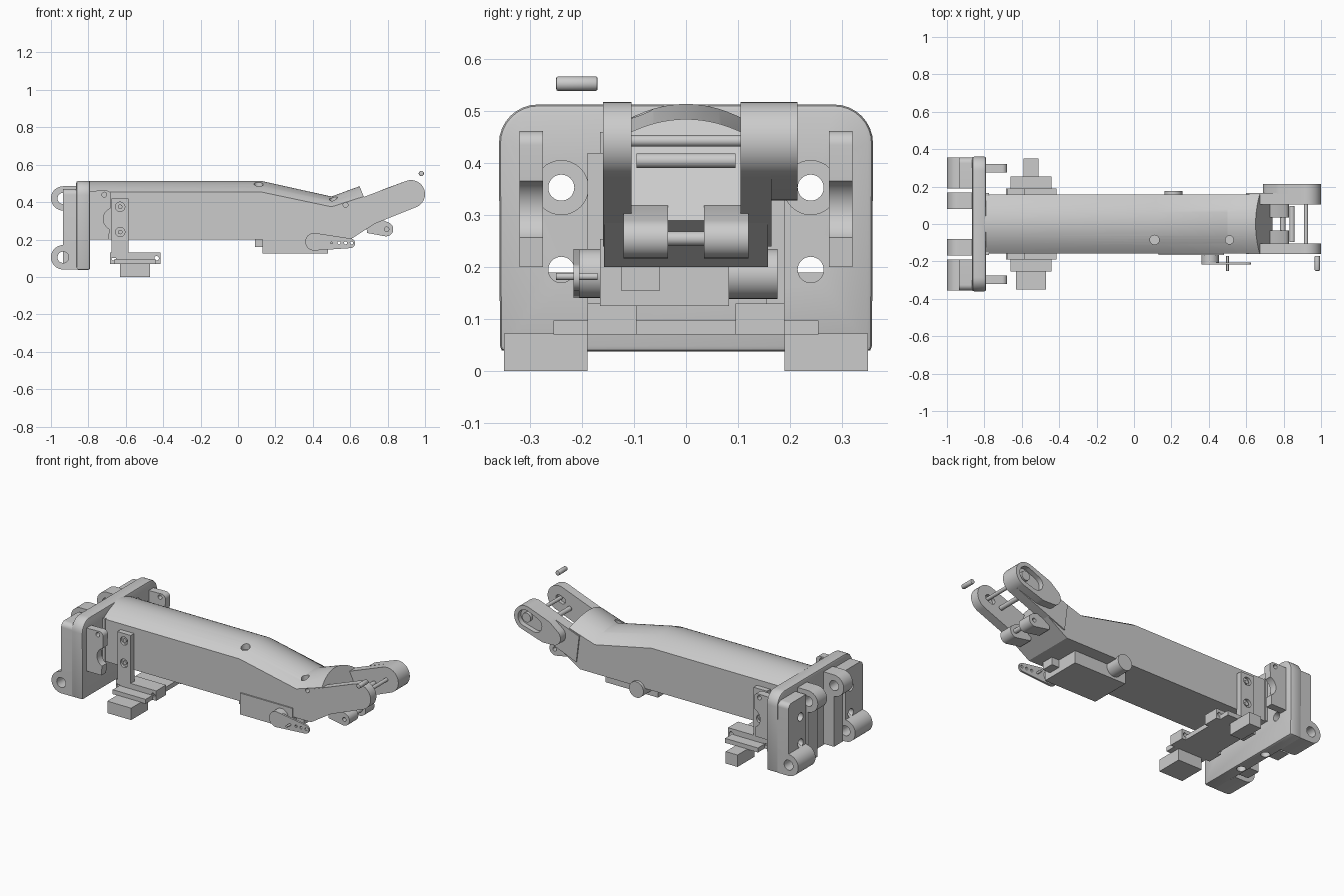
import bpy, bmesh, math
from mathutils import Vector
from mathutils.geometry import convex_hull_2d

cube = bpy.data.objects.get("Cube")
if cube:
    bpy.data.objects.remove(cube, do_unlink=True)

grey = bpy.data.materials.new("plain grey")
grey.use_nodes = True
colour = (0.6, 0.6, 0.6, 1)
grey.diffuse_color = colour
grey.node_tree.nodes["Principled BSDF"].inputs["Base Color"].default_value = colour
parts = []


def finish(name, bm):
    bmesh.ops.recalc_face_normals(bm, faces=bm.faces)
    mesh = bpy.data.meshes.new(name)
    bm.to_mesh(mesh)
    bm.free()
    obj = bpy.data.objects.new(name, mesh)
    bpy.context.collection.objects.link(obj)
    mesh.materials.append(grey)
    parts.append(obj)
    return obj


def prism(name, outline, axis, a, b):
    """Extrude a flat outline along an axis from a to b."""
    place = {"x": lambda u, v, t: (t, u, v),
             "y": lambda u, v, t: (u, t, v),
             "z": lambda u, v, t: (u, v, t)}[axis]
    bm = bmesh.new()
    face = bm.faces.new([bm.verts.new(place(u, v, a)) for u, v in outline])
    ext = bmesh.ops.extrude_face_region(bm, geom=[face])
    move = Vector(place(0, 0, b - a))
    bmesh.ops.translate(bm, vec=move, verts=[g for g in ext["geom"] if isinstance(g, bmesh.types.BMVert)])
    return finish(name, bm)


def hull(*circles):
    """Convex outline around circles given as (u, v, radius)."""
    pts = []
    for u, v, r in circles:
        n = 32 if r else 1
        pts += [Vector((u + r * math.cos(math.tau * i / n), v + r * math.sin(math.tau * i / n))) for i in range(n)]
    return [pts[i] for i in convex_hull_2d(pts)]


def rod(name, axis, u, v, r, a, b):
    return prism(name, hull((u, v, r)), axis, a, b)


def box(name, x0, x1, y0, y1, z0, z1):
    return prism(name, [(x0, y0), (x1, y0), (x1, y1), (x0, y1)], "z", z0, z1)


def apply(obj, mod):
    bpy.context.view_layer.objects.active = obj
    bpy.ops.object.modifier_apply(modifier=mod.name)


def cut(objs, cutters):
    for cutter in cutters:
        cutter.hide_render = True
        for obj in objs:
            mod = obj.modifiers.new("cut", "BOOLEAN")
            mod.operation = "DIFFERENCE"
            mod.solver = "EXACT"
            mod.object = cutter
            apply(obj, mod)
    for cutter in cutters:
        parts.remove(cutter)
        bpy.data.objects.remove(cutter, do_unlink=True)


def bevel(obj, width):
    mod = obj.modifiers.new("bevel", "BEVEL")
    mod.width = width
    mod.segments = 2
    mod.angle_limit = math.radians(50)
    apply(obj, mod)


# Mounting plate with rounded top corners
plate = prism("mounting_plate", hull((-0.285, 0.438, 0.075), (0.285, 0.438, 0.075),
              (-0.358, 0.038, 0), (0.358, 0.038, 0)), "x", -0.865, -0.79)
bevel(plate, 0.01)

# Hinge webs and lugs behind the plate, side walls and bracket legs
for s, side in ((-1, "right"), (1, "left")):
    web = prism(side + "_hinge_web", [(s * y, z) for y, z in hull(
        (0.19, 0.06, 0), (0.355, 0.06, 0), (0.19, 0.47, 0), (0.30, 0.47, 0), (0.325, 0.44, 0.03))],
        "x", -0.935, -0.86)
    low = prism(side + "_lower_lug", hull((-0.935, 0.105, 0.065), (-0.86, 0.04, 0), (-0.86, 0.19, 0)),
                "y", s * 0.19, s * 0.355)
    up = prism(side + "_upper_lug", hull((-0.935, 0.42, 0.065), (-0.86, 0.485, 0), (-0.86, 0.34, 0)),
               "y", s * 0.08, s * 0.168)
    inner = box(side + "_inner_web", -0.935, -0.86, min(s * 0.08, s * 0.168), max(s * 0.08, s * 0.168), 0.05, 0.45)
    cut([low, web], [rod("cutter", "y", -0.935, 0.105, 0.03, s * 0.1, s * 0.4)])
    cut([up, inner], [rod("cutter", "y", -0.935, 0.42, 0.03, 0, s * 0.3)])
    for z in (0.195, 0.353):
        cut([plate, web], [rod("cutter", "x", s * 0.24, z, 0.025, -1.1, -0.7)])
    cut([plate], [rod("cutter", "x", s * 0.24, 0.353, 0.052, -0.81, -0.7),
                  rod("cutter", "z", -0.83, s * 0.1, 0.025, 0, 0.08)])

    wall = prism(side + "_side_wall", hull((-0.79, 0.2, 0), (-0.69, 0.2, 0), (-0.79, 0.46, 0), (-0.705, 0.435, 0.027)),
                 "y", s * 0.275, s * 0.32)
    cut([wall], [rod("cutter", "y", -0.715, 0.44, 0.013, s * 0.2, s * 0.4),
                 rod("cutter", "y", -0.66, 0.31, 0.06, s * 0.2, s * 0.4)])

    leg = prism(side + "_bracket_leg", hull((-0.675, 0.42, 0), (-0.585, 0.42, 0), (-0.675, 0.1, 0), (-0.585, 0.1, 0)),
                "y", s * 0.155, s * 0.19)
    cut([leg], [rod("cutter", "y", -0.63, z, 0.025, s * 0.175, s * 0.3) for z in (0.24, 0.375)])
    for z in (0.24, 0.375):
        rod(side + "_leg_screw", "y", -0.63, z, 0.012, s * 0.15, s * 0.185)
    rail = prism(side + "_bracket_rail", [(-0.685, 0.07), (-0.415, 0.07), (-0.415, 0.13), (-0.685, 0.13)],
                 "y", s * 0.095, s * 0.19)
    cut([rail], [rod("cutter", "y", x, 0.1, 0.012, 0, s * 0.3) for x in (-0.665, -0.435)])
    half = 0.08 if s < 0 else 0.04
    prism(side + "_end_block", [(-0.55 - half, 0), (-0.55 + half, 0), (-0.55 + half, 0.072), (-0.55 - half, 0.072)],
          "y", s * 0.19, s * 0.35)

box("cross_board", -0.66, -0.44, -0.255, 0.255, 0.07, 0.097)

# Arm body: flat sided section with an arched top, lofted along the bend
# each station: bottom, side top and crown as (x, z)
stations = [((-0.80, 0.2), (-0.80, 0.455), (-0.80, 0.514)),
            ((0.12, 0.2), (0.12, 0.455), (0.12, 0.514)),
            ((0.60, 0.2), (0.50, 0.375), (0.50, 0.43)),
            ((0.74, 0.29), (0.672, 0.43), (0.65, 0.485))]
W, N = 0.158, 20
bm = bmesh.new()
rings = []
for low, edge, crown in stations:
    ring = [bm.verts.new((low[0], y, low[1])) for y in (W, -W)]
    for i in range(N + 1):
        t = -1 + 2 * i / N
        k = 1 - t * t
        ring.append(bm.verts.new((edge[0] + (crown[0] - edge[0]) * k, W * t, edge[1] + (crown[1] - edge[1]) * k)))
    rings.append(ring)
for r0, r1 in zip(rings, rings[1:]):
    for i in range(len(r0)):
        j = (i + 1) % len(r0)
        bm.faces.new((r0[i], r0[j], r1[j], r1[i]))
bm.faces.new(rings[0])
bm.faces.new(rings[-1])
body = finish("arm_body", bm)
cut([body], [rod("cutter", "z", 0.11, -0.085, 0.025, 0.47, 0.6),
             rod("cutter", "z", 0.51, -0.085, 0.022, 0.37, 0.6),
             rod("cutter", "y", 0.575, 0.385, 0.013, -0.2, -0.12)])
box("arm_collar", -0.795, -0.775, -0.166, 0.166, 0.2, 0.46)

# Forked tip
fork_shape = hull((0.925, 0.443, 0.075), (0.60, 0.40, 0), (0.62, 0.24, 0), (0.73, 0.29, 0))
right_fork = prism("right_fork", fork_shape, "y", -0.16, -0.105)
left_fork = prism("left_fork", fork_shape, "y", 0.105, 0.165)
hub = prism("left_fork_hub", hull((0.925, 0.443, 0.075), (0.80, 0.40, 0.072), (0.74, 0.38, 0.05)), "y", 0.16, 0.215)
cut([hub], [prism("cutter", hull((0.925, 0.443, 0.05), (0.86, 0.42, 0.045)), "y", 0.185, 0.3)])
rod("hub_boss", "y", 0.925, 0.443, 0.028, 0.18, 0.205)
cut([right_fork], [prism("cutter", hull((0.925, 0.443, 0.02), (0.90, 0.434, 0.02)), "y", -0.125, 0)])
for s, side in ((-1, "right"), (1, "left")):
    tab = prism(side + "_tab", hull((0.792, 0.255, 0.038), (0.69, 0.235, 0), (0.68, 0.33, 0), (0.76, 0.31, 0)),
                "y", s * 0.035, s * 0.12)
    cut([tab], [rod("cutter", "y", 0.795, 0.255, 0.012, s * 0.08, s * 0.2)])
rod("tab_pin", "y", 0.795, 0.255, 0.014, -0.06, 0.06)
rod("cross_pin", "y", 0.845, 0.405, 0.014, -0.095, 0.095)
rod("tip_pin", "y", 0.92, 0.443, 0.011, -0.12, 0.12)
loose = rod("loose_pin", "y", 0.98, 0.553, 0.014, -0.25, -0.17)
bevel(loose, 0.004)

# Motor under the arm with its horn
box("motor_body", 0.13, 0.48, -0.166, 0.083, 0.125, 0.254)
box("motor_connector", 0.09, 0.13, -0.12, -0.04, 0.16, 0.2)
box("motor_clip", 0.48, 0.53, -0.125, -0.05, 0.155, 0.2)
rod("motor_back_boss", "y", 0.21, 0.187, 0.048, 0.08, 0.176)
rod("motor_hub", "y", 0.407, 0.188, 0.047, -0.207, -0.16)
horn = prism("motor_horn", hull((0.407, 0.188, 0.047), (0.60, 0.18, 0.026)), "y", -0.217, -0.205)
cut([horn], [rod("cutter", "y", x, 0.182, 0.008, -0.3, -0.1) for x in (0.54, 0.575, 0.608)])
rod("horn_screw", "y", 0.50, 0.182, 0.007, -0.25, -0.17)

# Smooth curved faces, keep hard edges
bpy.ops.object.select_all(action="DESELECT")
for obj in parts:
    obj.select_set(True)
bpy.context.view_layer.objects.active = body
bpy.ops.object.shade_smooth_by_angle(angle=math.radians(30))
